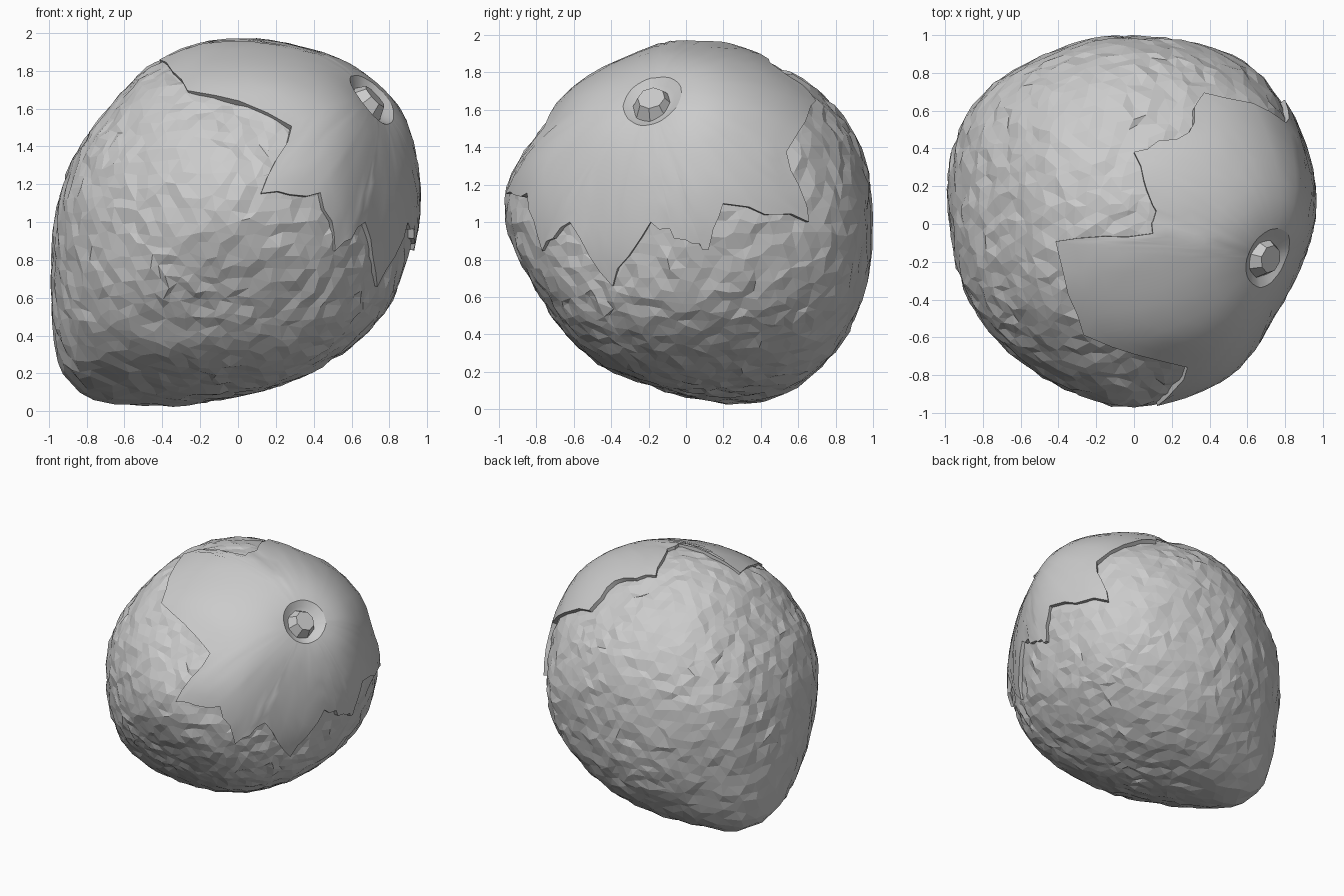
import bpy, bmesh, math, random
from mathutils import Vector, Matrix
from mathutils.bvhtree import BVHTree

if "Cube" in bpy.data.objects:
    bpy.data.objects.remove(bpy.data.objects["Cube"])

random.seed(4)
C = Vector((0, 0, 1))                         # middle of the fruit
AXIS = Vector((.72, -.185, .66)).normalized()  # towards the stalk scar

# outlines seen from the front (x,z), right (y,z) and top (x,y)
FRONT = [(-.99, .4), (-.92, .07), (-.73, 0), (0, .1), (.33, .18), (.68, .4), (.87, .65), (.98, 1.1), (.96, 1.4),
         (.89, 1.65), (.6, 1.87), (.2, 1.95), (0, 1.98), (-.25, 1.95), (-.5, 1.82), (-.88, 1.33), (-.95, 1.1)]
RIGHT = [(.37, 0), (.6, .1), (.85, .35), (.96, .6), (.99, 1), (.98, 1.3), (.9, 1.5), (.72, 1.73), (.25, 1.97),
         (-.1, 1.98), (-.6, 1.75), (-.9, 1.35), (-1, 1.2), (-.97, .95), (-.8, .65), (-.55, .28), (0, .07)]
TOP = [(-.2, .99), (.1, 1), (.45, .93), (.72, .8), (.9, .5), (.98, .2), (.96, 0), (.85, -.3), (.55, -.8),
       (.15, -.98), (-.1, -.98), (-.4, -.86), (-.74, -.62), (-.93, -.3), (-.98, .35), (-.9, .62), (-.6, .85)]
VIEWS = [(0, 2, 1, FRONT, 1), (1, 2, 0, RIGHT, 1), (0, 1, 2, TOP, 0)]
TIP = Vector((-.82, .36, -.87))


def extent(n):
    """How far the fruit reaches in direction n, blended from the outlines."""
    total = weight = 0
    for i, j, k, outline, lift in VIEWS:
        l = math.hypot(n[i], n[j])
        if l < 1e-4:
            continue
        h = max(a * n[i] + (b - lift) * n[j] for a, b in outline) / l
        w = 1 / (n[k] ** 2 + .004)
        total += w * h
        weight += w
    return max(total / weight, TIP.dot(n) + .14)


def ball(level):
    bm = bmesh.new()
    bmesh.ops.create_icosphere(bm, subdivisions=level, radius=1)
    return bm


# bounding planes all round, with extra ones square to the three outlines
probe = ball(4)
normals = [v.co.normalized() for v in probe.verts]
probe.free()
for i, j, k, outline, lift in VIEWS:
    for s in range(60):
        n = Vector()
        n[i], n[j] = math.cos(s * math.pi / 30), math.sin(s * math.pi / 30)
        normals.append(n)
PLANES = [(n.x, n.y, n.z, extent(n)) for n in normals]


def raw_radius(d):
    x, y, z = d
    r = 9
    for a, b, c, h in PLANES:
        dot = a * x + b * y + c * z
        if dot > .35:
            r = min(r, h / dot)
    return r


# softened guide form that every part is projected onto
bm = ball(5)
for v in bm.verts:
    d = v.co.normalized()
    v.co = d * raw_radius(d)
for _ in range(9):
    bmesh.ops.smooth_vert(bm, verts=bm.verts, factor=.5, use_axis_x=True, use_axis_y=True, use_axis_z=True)
bm.normal_update()
for v in bm.verts:
    v.co += v.normal * .008
GUIDE = BVHTree.FromBMesh(bm)
bm.free()


def radius(d):
    """Surface distance from the middle, with a small pit round the stalk scar."""
    r = GUIDE.ray_cast(d * 4, -d)[0].length
    ang = math.degrees(d.angle(AXIS))
    return r - .03 * math.exp(-(ang / 16) ** 2) - .06 * math.exp(-(ang / 8) ** 6)


def finish(bm, name):
    bmesh.ops.recalc_face_normals(bm, faces=bm.faces)
    me = bpy.data.meshes.new(name)
    bm.to_mesh(me)
    bm.free()
    ob = bpy.data.objects.new(name, me)
    bpy.context.collection.objects.link(ob)
    return ob


def jitter(s):
    return Vector([random.uniform(-s, s) for _ in range(3)])


# rough faceted skin, left open where the smooth cap hides it
bm = ball(5)
hidden = []
for v in bm.verts:
    ang = math.degrees(v.co.angle(AXIS))
    if ang < 36:
        hidden.append(v)
        continue
    d = (v.co + jitter(.02)).normalized()
    sink = .025 * min(1, max(0, (80 - ang) / 20))
    v.co = C + d * (radius(d) + random.uniform(-.012, .008) - sink)
bmesh.ops.delete(bm, geom=hidden, context='VERTS')
finish(bm, "rough_skin")

# smooth cap with a jagged edge: tips and notches as directions
EDGE = [(.97, 0, -.1), (.75, -.4, -.35), (.65, -.6, 0), (.5, -.75, -.15), (.42, -.82, .15), (.12, -.95, .15),
        (.28, -.75, .5), (-.25, -.55, .65), (.1, -.05, .97), (-.45, -.1, .93), (.1, .1, .97), (0, .4, .95),
        (.3, .5, .85), (.4, .75, .7), (.75, .5, .35), (.75, .62, 0), (.97, .2, .1), (.93, .12, -.15),
        (.95, -.2, 0)]
U = AXIS.orthogonal().normalized()
V = AXIS.cross(U)


def turn(p):
    return math.atan2(p.dot(V), p.dot(U))


corners = sorted((Vector(p).normalized() for p in EDGE), key=turn)
rim = []
for i, p in enumerate(corners):
    q = corners[(i + 1) % len(corners)]
    for s in range(4):
        wobble = jitter(.02) if s else Vector()
        rim.append((p.lerp(q, s / 4) + wobble).normalized())

bm = bmesh.new()
centre = bm.verts.new(C + AXIS * radius(AXIS))
RINGS = [.06, .1, .14, .18, .25, .35, .45, .56, .67, .78, .89, 1]
rings = []
for t in RINGS:
    ring = []
    for p in rim:
        # near the scar the rings are round, further out they follow the jagged edge
        even = (p - AXIS * p.dot(AXIS)).normalized() * .85 + AXIS * .55
        k = min(1, max(0, (t - .15) / .5))
        d = AXIS.lerp(even.lerp(p, k), t).normalized()
        ring.append(bm.verts.new(C + d * (radius(d) + random.uniform(-.003, .003) * k)))
    rings.append(ring)
# turned-in lip
rings.append([bm.verts.new(C + (v.co - C) * .96) for v in rings[-1]])
n = len(rim)
for i in range(n):
    j = (i + 1) % n
    bm.faces.new((centre, rings[0][i], rings[0][j]))
    for a, b in zip(rings, rings[1:]):
        bm.faces.new((a[i], b[i], b[j], a[j]))
cap = finish(bm, "smooth_cap")
cap.data.shade_smooth()
cap.data.set_sharp_from_angle(angle=math.radians(30))

# short stalk stub in the pit
bm = bmesh.new()
bmesh.ops.create_cone(bm, cap_ends=True, segments=8, radius1=.12, radius2=.075, depth=.08)
place = Matrix.Translation(C + AXIS * (radius(AXIS) + .025)) @ AXIS.to_track_quat('Z', 'Y').to_matrix().to_4x4()
bmesh.ops.transform(bm, matrix=place, verts=bm.verts)
finish(bm, "stalk_stub")
